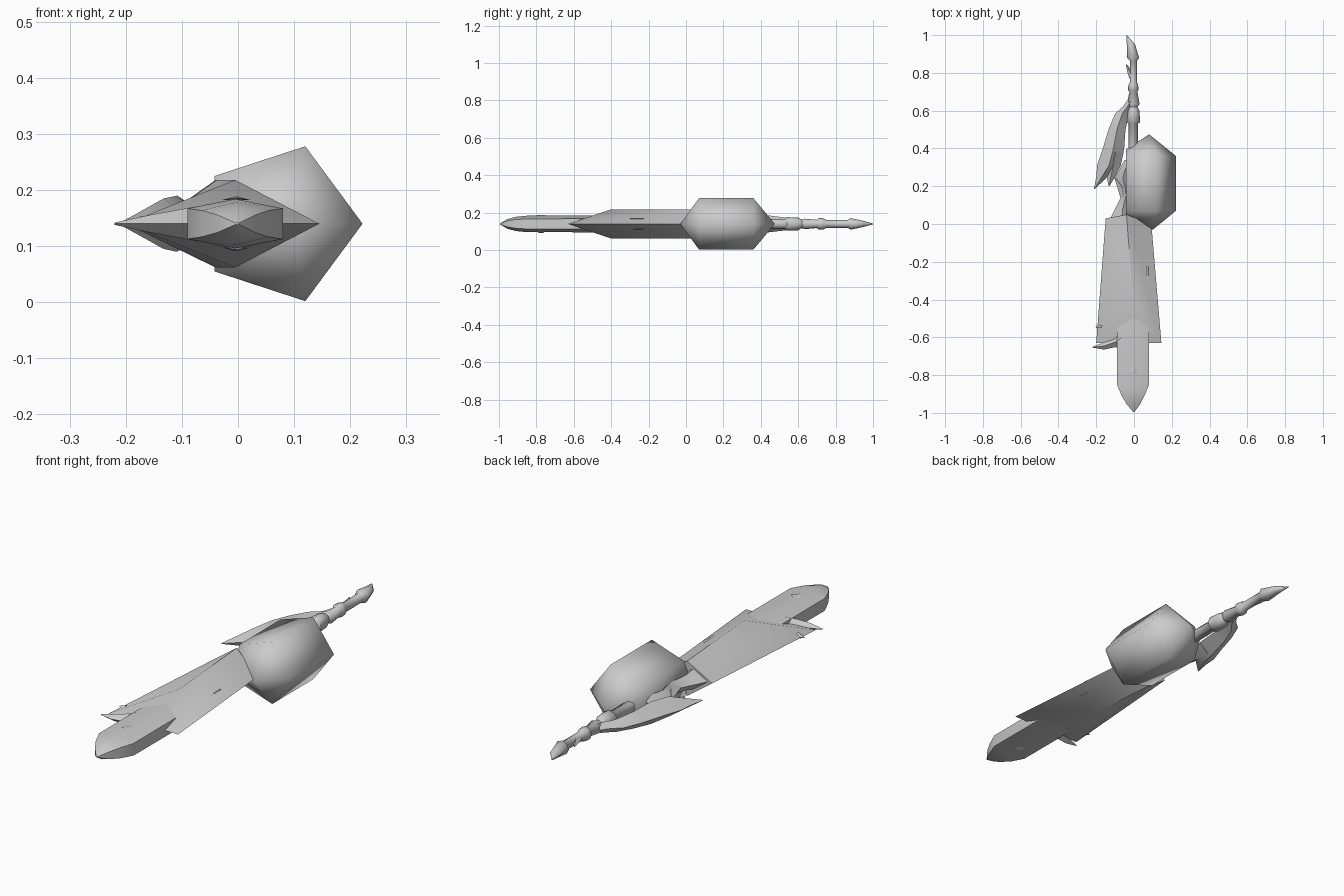
import bpy, bmesh, math

ZC = 0.14  # height of the mirror plane
grey = bpy.data.materials.new("plain_grey")
grey.diffuse_color = (0.6, 0.6, 0.6, 1)


def make(name, verts, faces, angle=50):
    bm = bmesh.new()
    vs = [bm.verts.new((x, y, ZC + z)) for x, y, z in verts]
    for f in faces:
        bm.faces.new([vs[i] for i in f])
    bmesh.ops.remove_doubles(bm, verts=bm.verts, dist=0.0004)
    bmesh.ops.recalc_face_normals(bm, faces=bm.faces)
    me = bpy.data.meshes.new(name)
    bm.to_mesh(me)
    bm.free()
    me.materials.append(grey)
    ob = bpy.data.objects.new(name, me)
    bpy.context.collection.objects.link(ob)
    bpy.context.view_layer.objects.active = ob
    ob.select_set(True)
    bpy.ops.object.shade_smooth_by_angle(angle=math.radians(angle))
    ob.select_set(False)
    return ob


def loft(name, section, stations, along_x=False, angle=50):
    """Stations: (position, low side, high side, half height)."""
    verts, faces, n = [], [], len(section)
    for p, lo, hi, h in stations:
        for u, w in section:
            a = (lo + hi) / 2 + u * (hi - lo) / 2
            verts.append((p, a, w * h) if along_x else (a, p, w * h))
    for s in range(len(stations) - 1):
        for i in range(n):
            j = (i + 1) % n
            faces.append((s*n + i, s*n + j, s*n + n + j, s*n + n + i))
    faces += [tuple(range(n)), tuple(range(len(verts) - n, len(verts)))]
    return make(name, verts, faces, angle)


DIAMOND = [(1, 0), (0, 1), (-1, 0), (0, -1)]
HEX = [(1, .62), (0, 1), (-1, .62), (-1, -.62), (0, -1), (1, -.62)]
ROUND = [(math.cos(i * math.pi / 4), math.sin(i * math.pi / 4)) for i in range(8)]

# Diamond-section body with a sloping wedge front
make("body",
     [(-.15, .03, 0), (-.04, .05, .078), (.092, 0, 0), (-.04, .05, -.078),
      (-.2, -.63, 0), (-.005, -.4, .078), (.145, -.63, 0), (-.005, -.4, -.078)],
     [(0, 1, 5, 4), (1, 2, 6, 5), (2, 3, 7, 6), (3, 0, 4, 7),
      (0, 1, 2, 3), (4, 5, 6), (4, 6, 7)])

# Front barrel tapering to a point
loft("barrel", HEX, [(-.45, -.09, .08, .045), (-.85, -.09, .08, .044),
                     (-.91, -.065, .055, .038), (-.955, -.038, .032, .026),
                     (-.995, -.004, .002, .002)])

# Bulging side drum, flat on its inner side
drum = []
for y in (.07, .36):
    drum += [(-.042, y, .085), (.12, y, .138), (.222, y, 0),
             (.12, y, -.138), (-.042, y, -.085)]
drum += [(-.042, .035, 0), (.1, -.03, 0), (-.042, .395, 0), (.08, .475, 0)]
faces = [(i, i + 1, i + 6, i + 5) for i in range(4)]
faces += [(10, 0, 5, 12, 9, 4)]
for o, side, tip in ((0, 10, 11), (5, 12, 13)):
    faces += [(o + i, o + i + 1, tip) for i in range(4)]
    faces += [(side, o, tip), (o + 4, side, tip)]
make("drum", drum, faces, 75)

# Rear rod with collars and a slanted pointed end
loft("rear_rod", ROUND, [
    (.05, -.035, .02, .026), (.36, -.03, .02, .026), (.53, -.028, .02, .026),
    (.54, -.04, .033, .036), (.6, -.034, .028, .034), (.62, -.024, .018, .022),
    (.635, -.038, .03, .028), (.7, -.024, .018, .022), (.71, -.032, .024, .031),
    (.735, -.03, .022, .03), (.75, -.022, .016, .021), (.865, -.022, .016, .021),
    (.88, -.038, .027, .031), (.95, -.038, .006, .016), (1.0, -.041, -.037, .002)])
loft("rod_fin", DIAMOND, [(.77, -.024, 0, .012), (.8, -.034, 0, .014),
                          (.845, -.043, -.038, .002)])

# Curved rear blade ending in two points
loft("rear_blade", DIAMOND, [
    (.67, -.025, .01, .02), (.62, -.06, -.01, .024), (.585, -.1, -.025, .028),
    (.5, -.135, -.045, .038), (.4, -.165, -.052, .05), (.31, -.195, -.07, .045),
    (.25, -.2, -.14, .024), (.185, -.212, -.208, .002)])
loft("blade_barb", DIAMOND, [(.38, -.14, -.055, .04), (.31, -.15, -.07, .03),
                             (.25, -.145, -.1, .015), (.2, -.134, -.13, .002)])

# Narrow neck joining the body to the rod
loft("neck", DIAMOND, [(.02, -.13, .0, .05), (.08, -.1, -.02, .035),
                       (.15, -.065, -.02, .028), (.2, -.075, -.02, .03),
                       (.245, -.1, -.02, .03), (.34, -.05, -.01, .025)])
loft("neck_spur", DIAMOND, [(.1, -.06, -.03, .015), (.2, -.09, -.04, .014),
                            (.245, -.104, -.1, .002)])

# Spike sweeping out beside the barrel
loft("side_spike", DIAMOND, [(-.07, -.66, -.55, .032), (-.1, -.652, -.6, .026),
                             (-.16, -.665, -.627, .015), (-.22, -.654, -.65, .002)],
     along_x=True)
loft("small_spur", DIAMOND, [(-.17, -.57, -.52, .014), (-.203, -.546, -.542, .002)],
     along_x=True)

# Small studs on barrel and body
for s, label in ((1, "upper"), (-1, "lower")):
    make("barrel_stud_" + label,
         [(-.03, -.775, .042*s), (-.003, -.75, .046*s), (.024, -.775, .042*s),
          (-.003, -.8, .046*s), (-.003, -.775, .049*s)],
         [(0, 1, 4), (1, 2, 4), (2, 3, 4), (3, 0, 4), (0, 1, 2, 3)], 20)
    make("body_stud_" + label,
         [(.06, -.3, .025*s), (.075, -.3, .028*s), (.078, -.23, .03*s), (.06, -.22, .025*s)],
         [(0, 1, 2), (0, 2, 3), (0, 1, 3), (1, 2, 3)], 20)
